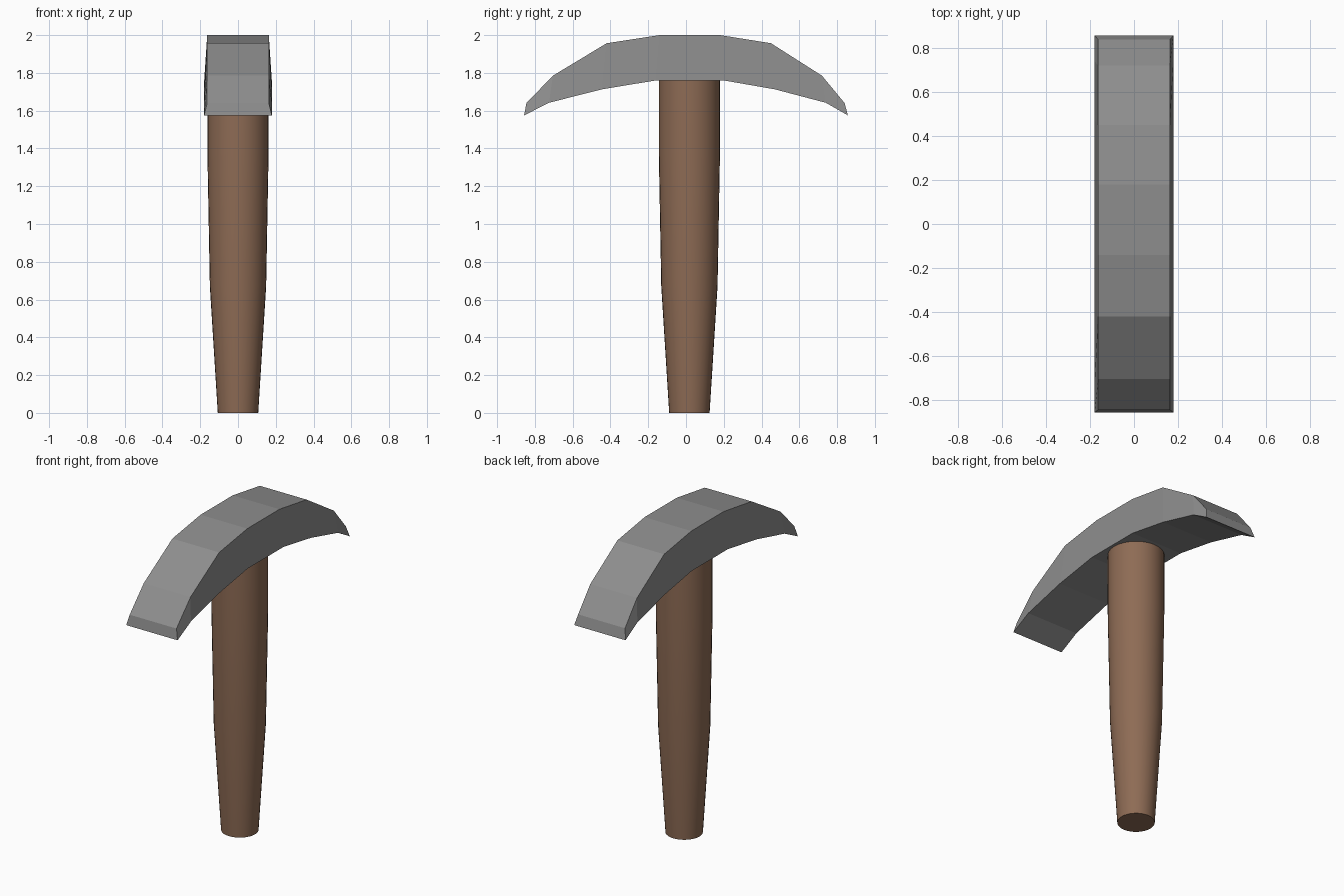
import bpy, bmesh, math

if "Cube" in bpy.data.objects:
    bpy.data.objects.remove(bpy.data.objects["Cube"])


def material(name, rgb):
    m = bpy.data.materials.new(name)
    m.diffuse_color = (*rgb, 1)
    m.use_nodes = True
    m.node_tree.nodes["Principled BSDF"].inputs["Base Color"].default_value = m.diffuse_color
    return m


def finish(bm, name, mat):
    bmesh.ops.recalc_face_normals(bm, faces=bm.faces)
    me = bpy.data.meshes.new(name)
    bm.to_mesh(me)
    bm.free()
    me.materials.append(mat)
    ob = bpy.data.objects.new(name, me)
    bpy.context.collection.objects.link(ob)
    return ob


def loft(bm, rings):
    """Skin closed rings and cap both ends."""
    rings = [[bm.verts.new(p) for p in r] for r in rings]
    n = len(rings[0])
    for a, b in zip(rings, rings[1:]):
        for i in range(n):
            j = (i + 1) % n
            bm.faces.new((a[i], a[j], b[j], b[i]))
    bm.faces.new(rings[0])
    bm.faces.new(rings[-1])


steel = material("grey steel", (0.27, 0.27, 0.27))
wood = material("brown wood", (0.27, 0.148, 0.09))

# Curved pick head: (y, z) of the upper and lower edge at each station
upper = [(-0.845, 1.64), (-0.705, 1.785), (-0.42, 1.957), (-0.14, 2.0),
         (0.18, 2.0), (0.45, 1.957), (0.72, 1.785), (0.84, 1.64)]
lower = [(-0.857, 1.575), (-0.725, 1.642), (-0.445, 1.713), (-0.16, 1.76),
         (0.20, 1.76), (0.47, 1.713), (0.74, 1.642), (0.857, 1.575)]
bm = bmesh.new()
loft(bm, [[(-0.163, *u), (0.163, *u), (0.179, *l), (-0.179, *l)]
          for u, l in zip(upper, lower)])
finish(bm, "pick_head", steel)

# Tapered round handle
profile = [(0.107, 0.0), (0.149, 0.67), (0.162, 1.38), (0.162, 1.765)]
sides = 32
bm = bmesh.new()
loft(bm, [[(r * math.cos(math.tau * i / sides),
            0.018 + r * math.sin(math.tau * i / sides), z)
           for i in range(sides)] for r, z in profile])
handle = finish(bm, "handle", wood)
bpy.context.view_layer.objects.active = handle
handle.select_set(True)
bpy.ops.object.shade_smooth_by_angle(angle=math.radians(30))
